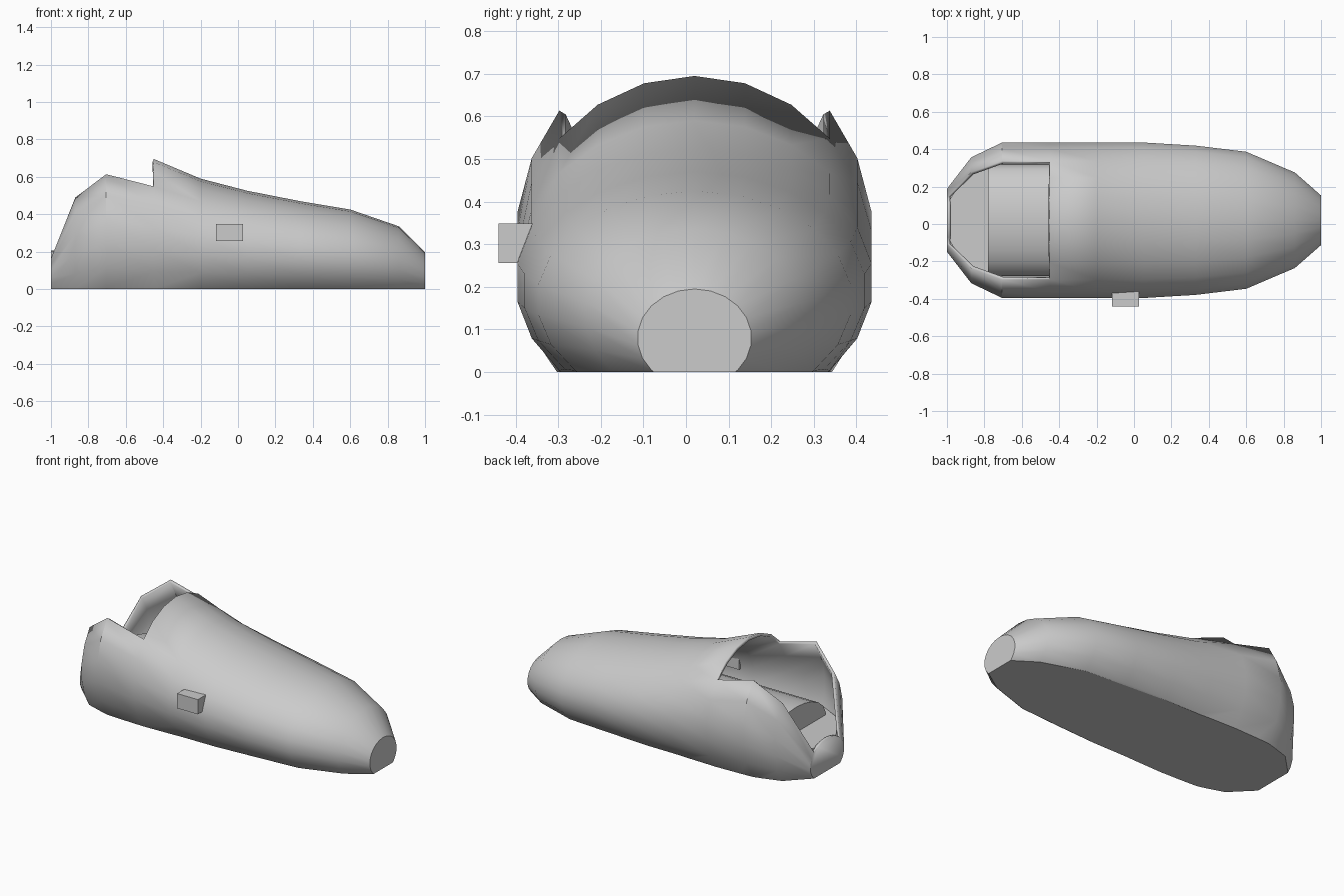
import bpy, bmesh
from math import sin, cos, pi, radians

if "Cube" in bpy.data.objects:
    bpy.data.objects.remove(bpy.data.objects["Cube"])

grey = bpy.data.materials.new("plain grey")
grey.use_nodes = True
grey.diffuse_color = (0.6, 0.6, 0.6, 1)
grey.node_tree.nodes["Principled BSDF"].inputs["Base Color"].default_value = (0.6, 0.6, 0.6, 1)

SIDES = 22
MID_Y = 0.02


def finish(bm, name):
    bmesh.ops.recalc_face_normals(bm, faces=bm.faces)
    mesh = bpy.data.meshes.new(name)
    bm.to_mesh(mesh)
    bm.free()
    mesh.materials.append(grey)
    obj = bpy.data.objects.new(name, mesh)
    bpy.context.collection.objects.link(obj)
    bpy.ops.object.select_all(action='DESELECT')
    obj.select_set(True)
    bpy.context.view_layer.objects.active = obj
    bpy.ops.object.shade_smooth_by_angle(angle=radians(30))
    return obj


def loft(bm, rings, opening=lambda i, k: False):
    """Skin elliptical rings (x, half width, centre z, half height), capped at both ends."""
    loops = []
    for x, w, cz, h in rings:
        angles = [pi / 2 + 2 * pi * k / SIDES for k in range(SIDES)]
        loops.append([bm.verts.new((x, MID_Y + w * cos(a), cz + h * sin(a))) for a in angles])
    for i, (a, b) in enumerate(zip(loops, loops[1:])):
        for k in range(SIDES):
            n = (k + 1) % SIDES
            if not opening(i, k):
                bm.faces.new((a[k], a[n], b[n], b[k]))
    bm.faces.new(loops[0][::-1])
    bm.faces.new(loops[-1])


def flatten_base(bm, z):
    """Cut the mesh off below z and close the cut with a flat face."""
    cut = bmesh.ops.bisect_plane(bm, geom=bm.verts[:] + bm.edges[:] + bm.faces[:],
                                 plane_co=(0, 0, z), plane_no=(0, 0, 1), clear_inner=True)
    edges = [e for e in cut["geom_cut"] if isinstance(e, bmesh.types.BMEdge)]
    bmesh.ops.edgeloop_fill(bm, edges=edges)


# Hollow slipper-shaped shell, open on top at the heel
body_rings = [
    (-1.0, 0.17, 0.08, 0.125), (-0.87, 0.34, 0.24, 0.38), (-0.705, 0.42, 0.309, 0.465),
    (-0.45, 0.42, 0.27, 0.425), (-0.2, 0.42, 0.235, 0.355), (0.05, 0.42, 0.21, 0.315),
    (0.33, 0.403, 0.19, 0.28), (0.6, 0.37, 0.17, 0.255), (0.86, 0.258, 0.135, 0.2),
    (1.0, 0.134, 0.08, 0.115)]
bm = bmesh.new()
loft(bm, body_rings, lambda i, k: i < 3 and (k < 3 or k >= SIDES - 3))
flatten_base(bm, 0)
shell = finish(bm, "shell")
wall = shell.modifiers.new("wall", 'SOLIDIFY')
wall.thickness = 0.018
wall.offset = -1

# Flat floor inside the heel
bm = bmesh.new()
half = [(-0.985, 0.11), (-0.87, 0.3), (-0.7, 0.385), (-0.4, 0.385)]
outline = [(x, MID_Y + w) for x, w in half] + [(x, MID_Y - w) for x, w in reversed(half)]
base = bm.faces.new([bm.verts.new((x, y, 0.16)) for x, y in outline])
top = bmesh.ops.extrude_face_region(bm, geom=[base])
bmesh.ops.translate(bm, vec=(0, 0, 0.02), verts=[v for v in top["geom"] if isinstance(v, bmesh.types.BMVert)])
finish(bm, "heel_floor")

# Rounded mound that runs forward under the upper
bm = bmesh.new()
loft(bm, [(-0.78, 0.3, 0.18, 0.16), (-0.1, 0.3, 0.18, 0.16)])
flatten_base(bm, 0.17)
finish(bm, "inner_mound")

# Small block on the side
bm = bmesh.new()
bmesh.ops.create_cube(bm, size=1)
bmesh.ops.scale(bm, vec=(0.145, 0.08, 0.093), verts=bm.verts)
bmesh.ops.translate(bm, vec=(-0.045, -0.4, 0.302), verts=bm.verts)
finish(bm, "side_block")
